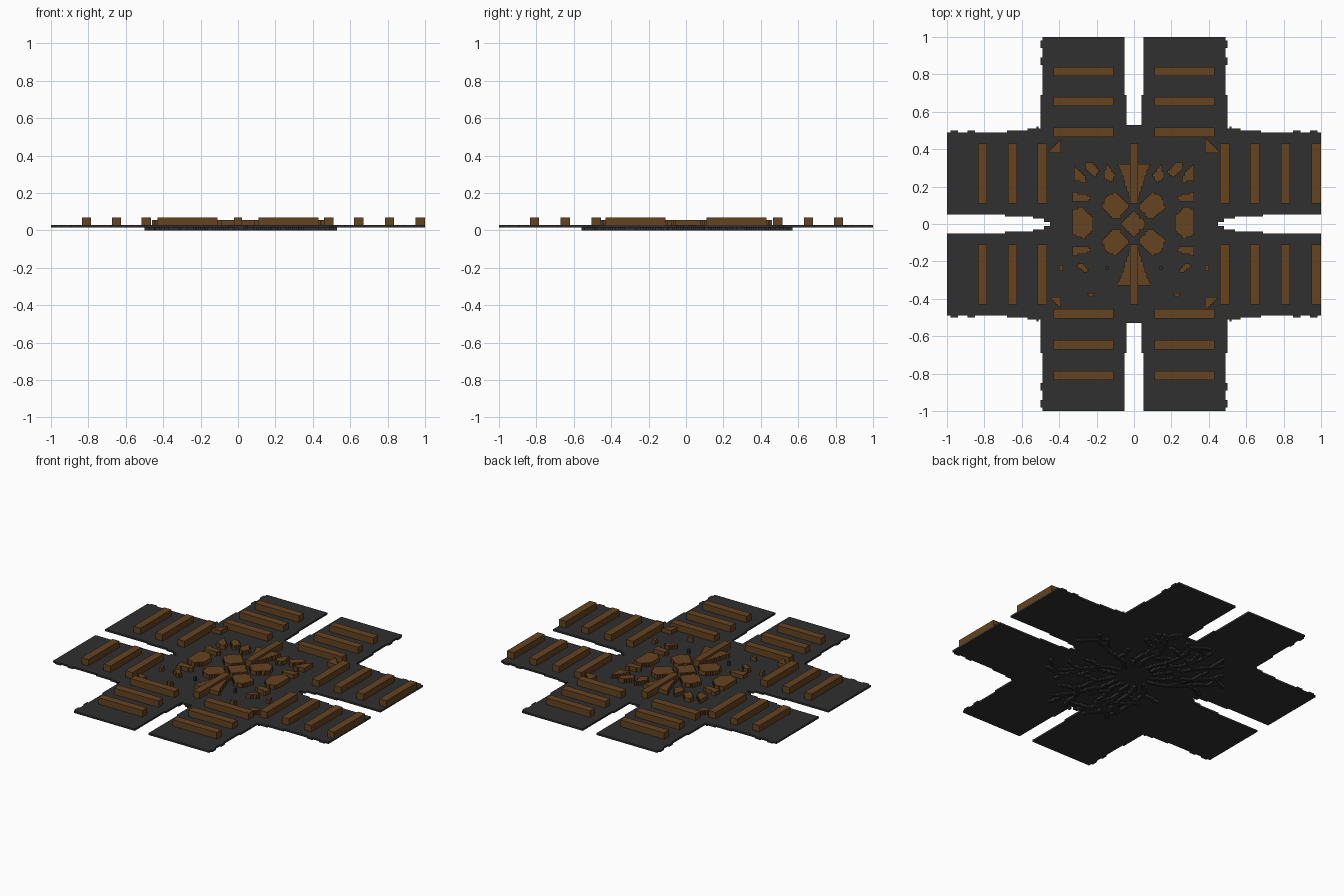
import bpy, bmesh, math, random
from mathutils import Vector
from mathutils.geometry import intersect_point_line

if "Cube" in bpy.data.objects:
    bpy.data.objects.remove(bpy.data.objects["Cube"], do_unlink=True)

CELL = 0.01
FLOOR, DECK, LOW, HIGH = 0.016, 0.028, 0.055, 0.07
random.seed(4)


def material(name, rgb):
    m = bpy.data.materials.new(name)
    m.use_nodes = True
    m.diffuse_color = (*rgb, 1)
    m.node_tree.nodes["Principled BSDF"].inputs["Base Color"].default_value = (*rgb, 1)
    return m


WOOD = material("brown wood", (0.130, 0.056, 0.015))
STONE = material("charcoal stone", (0.029, 0.029, 0.029))


def finish(bm, name, mat):
    bmesh.ops.recalc_face_normals(bm, faces=bm.faces)
    mesh = bpy.data.meshes.new(name)
    bm.to_mesh(mesh)
    bm.free()
    mesh.materials.append(mat)
    obj = bpy.data.objects.new(name, mesh)
    bpy.context.collection.objects.link(obj)


def box(name, x, y, w, d, z0, z1, mat):
    bm = bmesh.new()
    bmesh.ops.create_cube(bm, size=1)
    bmesh.ops.scale(bm, vec=(w, d, z1 - z0), verts=bm.verts)
    bmesh.ops.translate(bm, vec=(x, y, (z0 + z1) / 2), verts=bm.verts)
    finish(bm, name, mat)


# Flat stepped shape: grid cells passing the test, merged and extruded
def stepped(name, inside, z0, z1, mat, reach=1.0):
    bm = bmesh.new()
    verts = {}
    n = round(reach / CELL)

    def vert(i, j):
        if (i, j) not in verts:
            verts[i, j] = bm.verts.new((i * CELL, j * CELL, z0))
        return verts[i, j]

    for i in range(-n, n):
        for j in range(-n, n):
            if inside((i + 0.5) * CELL, (j + 0.5) * CELL):
                bm.faces.new([vert(i, j), vert(i + 1, j), vert(i + 1, j + 1), vert(i, j + 1)])
    bmesh.ops.dissolve_limit(bm, angle_limit=0.01, verts=bm.verts, edges=bm.edges)
    new = bmesh.ops.extrude_face_region(bm, geom=bm.faces[:])["geom"]
    top = [g for g in new if isinstance(g, bmesh.types.BMVert)]
    bmesh.ops.translate(bm, vec=(0, 0, z1 - z0), verts=top)
    finish(bm, name, mat)


def in_polygon(x, y, poly):
    hit = False
    for (ax, ay), (bx, by) in zip(poly, poly[1:] + poly[:1]):
        if (ay > y) != (by > y) and x < (bx - ax) * (y - ay) / (by - ay) + ax:
            hit = not hit
    return hit


# Cross-shaped deck of eight arms with worn, stepped edges
def bump(t):
    return 0.94 < t < 0.98 or 0.85 < t < 0.89


def in_deck(x, y):
    ax, ay = abs(x), abs(y)
    if ax <= 0.5 and ay <= 0.5:
        slot = 0.025 if ax > 0.48 else 0.01
        return ax < 0.45 or ay > slot
    if ay > ax:
        edge = 0.5 if bump(ay) or ay < 0.69 else 0.49
        slot = 0.05 if ay > 0.69 else 0.04 if ay > 0.53 else 0
    else:
        edge = 0.5 if bump(ax) or ax < 0.68 else 0.49
        edge = 0.53 if ax < 0.52 else 0.51 if ax < 0.57 else edge
        slot = 0.05 if ax > 0.69 else 0.04 if ax > 0.54 else 0.03
    return slot < min(ax, ay) < edge


stepped("deck", in_deck, FLOOR, DECK, STONE)

# Branching ridges under the deck
ridges = []


def ridge(p, angle, steps, depth):
    for s in range(steps):
        angle += random.uniform(-0.45, 0.45)
        q = p + Vector((math.cos(angle), math.sin(angle))) * 0.06
        ridges.append((p, q))
        if depth and s % 2:
            ridge(q, angle + random.choice((-0.9, 0.9)), 2, depth - 1)
        p = q


for k in range(16):
    a = math.tau * k / 16
    ridge(Vector((math.cos(a), math.sin(a))) * 0.12, a, 7, 1)


def near_ridge(x, y):
    p = Vector((x, y))
    if p.length > 0.59 or not in_deck(x, y):
        return False
    for a, b in ridges:
        if abs(a.x - x) < 0.08 and abs(a.y - y) < 0.08:
            q, t = intersect_point_line(p, a, b)
            if (p - a.lerp(b, min(1, max(0, t)))).length < 0.009:
                return True
    return False


stepped("underside_ridges", near_ridge, 0, FLOOR, STONE, 0.6)

# Crossbars on the arms
for side in (-1, 1):
    for c in (-0.81, -0.645, -0.48, 0.49, 0.655, 0.815):
        box("end_arm_bar", side * 0.27, c, 0.32, 0.05, DECK, HIGH, WOOD)
    for c in (-0.81, -0.65, -0.49, 0.485, 0.645, 0.81, 0.975):
        box("side_arm_bar", c, side * 0.27, 0.05, 0.32, DECK, HIGH, WOOD)
    box("centre_bar", 0, side * 0.27, 0.045, 0.32, DECK, HIGH, WOOD)

# Central rosette pieces, mirrored into the quadrants
ALL = [(1, 1), (-1, 1), (1, -1), (-1, -1)]
BACK, ENDS, SIDES = ALL[:2], [(1, 1), (1, -1)], ALL[:2]
PIECES = [
    ("rosette_centre", [(0, 0.07), (0.07, 0), (0, -0.07), (-0.07, 0)], ALL[:1]),
    ("rosette_petal", [(0.03, 0.08), (0.08, 0.03), (0.11, 0.03), (0.17, 0.09),
                       (0.15, 0.15), (0.1, 0.17), (0.03, 0.11)], ALL),
    ("rosette_side", [(0.325, 0.08), (0.27, 0.09), (0.22, 0.04), (0.22, -0.04),
                      (0.27, -0.08), (0.325, -0.06)], SIDES),
    ("rosette_end", [(-0.09, 0.325), (0.09, 0.325), (0.06, 0.25), (0.02, 0.12),
                     (-0.02, 0.12), (-0.06, 0.25)], ENDS),
    ("corner_brace", [(0.385, 0.385), (0.46, 0.385), (0.385, 0.46)], ALL),
    ("inner_chip", [(0.15, 0.33), (0.16, 0.24), (0.12, 0.22), (0.1, 0.26)], BACK),
    ("diagonal_chip", [(0.26, 0.33), (0.26, 0.29), (0.21, 0.25), (0.18, 0.28), (0.22, 0.33)], BACK),
    ("outer_chip", [(0.32, 0.32), (0.32, 0.23), (0.25, 0.22), (0.27, 0.27)], BACK),
    ("side_chip", [(0.325, 0.17), (0.325, 0.12), (0.24, 0.12), (0.23, 0.15)], ALL),
    ("front_chip", [(0.32, -0.22), (0.28, -0.21), (0.23, -0.25), (0.26, -0.26)], BACK),
    ("front_corner_chip", [(0.25, -0.37), (0.21, -0.37), (0.23, -0.4)], BACK),
    ("front_outer_chip", [(0.4, -0.22), (0.38, -0.22), (0.38, -0.25), (0.4, -0.25)], BACK),
]
for name, outline, signs in PIECES:
    for sx, sy in signs:
        poly = [(sx * x, sy * y) for x, y in outline]
        stepped(name, lambda x, y: in_polygon(x, y, poly), DECK, LOW, WOOD, 0.5)
for sx in (-1, 1):
    box("dark_stud", sx * 0.145, -0.235, 0.015, 0.015, DECK, LOW, STONE)
